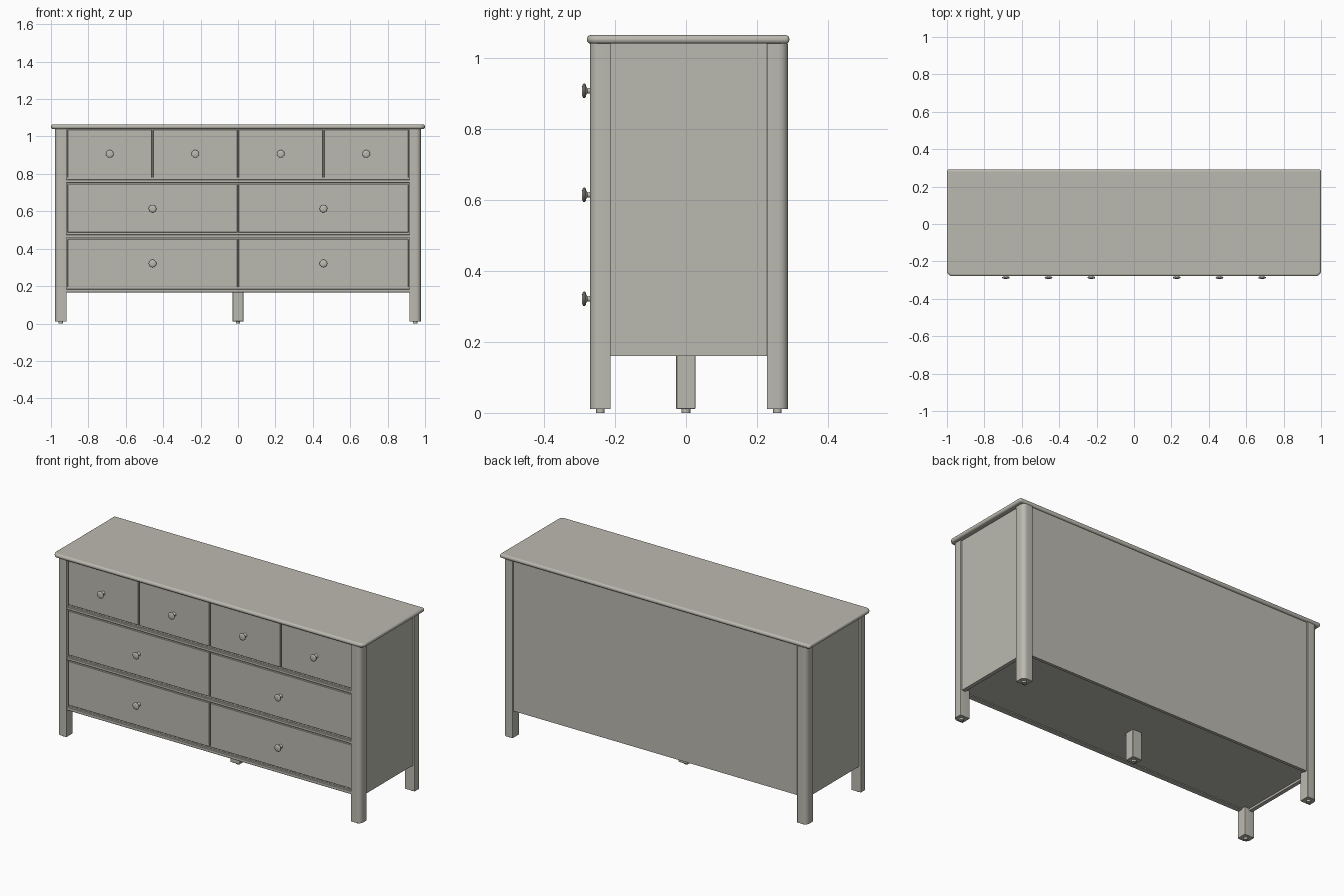
import bpy, bmesh, math

if "Cube" in bpy.data.objects:
    bpy.data.objects.remove(bpy.data.objects["Cube"])

paint = bpy.data.materials.new("warm grey paint")
paint.diffuse_color = (0.50, 0.49, 0.435, 1)
paint.use_nodes = True
paint.node_tree.nodes["Principled BSDF"].inputs["Base Color"].default_value = paint.diffuse_color


def finish(name, bm, bevel=0.0, segments=2, smooth=True):
    bmesh.ops.recalc_face_normals(bm, faces=bm.faces)
    mesh = bpy.data.meshes.new(name)
    bm.to_mesh(mesh)
    bm.free()
    obj = bpy.data.objects.new(name, mesh)
    bpy.context.collection.objects.link(obj)
    mesh.materials.append(paint)
    if bevel:
        mod = obj.modifiers.new("soft edges", 'BEVEL')
        mod.width, mod.segments = bevel, segments
        mod.limit_method, mod.angle_limit = 'ANGLE', math.radians(60)
    if smooth:
        bpy.ops.object.select_all(action='DESELECT')
        obj.select_set(True)
        bpy.context.view_layer.objects.active = obj
        bpy.ops.object.shade_smooth_by_angle(angle=math.radians(35))
    return obj


def box(name, x0, x1, y0, y1, z0, z1, bevel=0.0):
    bm = bmesh.new()
    bmesh.ops.create_cube(bm, size=1)
    for v in bm.verts:
        v.co = (x0 if v.co.x < 0 else x1, y0 if v.co.y < 0 else y1, z0 if v.co.z < 0 else z1)
    return finish(name, bm, bevel, 1, False)


def outline(x0, x1, y0, y1, radii, steps=8):
    """Rectangle outline with a radius per corner: (x1,y1), (x0,y1), (x0,y0), (x1,y0)."""
    pts = []
    corners = [(x1, y1, -1, -1), (x0, y1, 1, -1), (x0, y0, 1, 1), (x1, y0, -1, 1)]
    for i, ((cx, cy, sx, sy), r) in enumerate(zip(corners, radii)):
        if r == 0:
            pts.append((cx, cy))
            continue
        for k in range(steps + 1):
            a = math.pi / 2 * (i + k / steps)
            pts.append((cx + sx * r + r * math.cos(a), cy + sy * r + r * math.sin(a)))
    return pts


def prism(name, pts, z0, z1, bevel=0.0, segments=2):
    bm = bmesh.new()
    face = bm.faces.new([bm.verts.new((x, y, z0)) for x, y in pts])
    res = bmesh.ops.extrude_face_region(bm, geom=[face])
    for v in res["geom"]:
        if isinstance(v, bmesh.types.BMVert):
            v.co.z = z1
    return finish(name, bm, bevel, segments)


def lathe(name, profile, place, steps=24):
    """Spin (radius, height) points about an axis; place maps local to world."""
    bm = bmesh.new()
    rings = [[bm.verts.new(place(r * math.cos(2 * math.pi * k / steps),
                                 r * math.sin(2 * math.pi * k / steps), h))
              for k in range(steps)] for r, h in profile]
    for a, b in zip(rings, rings[1:]):
        for k in range(steps):
            bm.faces.new((a[k], a[(k + 1) % steps], b[(k + 1) % steps], b[k]))
    bm.faces.new(rings[0])
    bm.faces.new(rings[-1])
    return finish(name, bm)


def foot(name, x, y):
    lathe(name, [(0.012, 0.0), (0.012, 0.014)], lambda a, b, h: (x + a, y + b, h), 16)


# table top: rounded front corners, bullnose edge
prism("table_top", outline(-1, 1, -0.279, 0.291, (0, 0, 0.03, 0.03)), 1.040, 1.064, 0.0105, 4)

# corner legs with a rounded outer corner, each on a small foot
for sx, side in ((-1, "left"), (1, "right")):
    for sy, end, y0, y1 in ((-1, "front", -0.270, -0.212), (1, "back", 0.228, 0.287)):
        cx, cy = 0.947, (y0 + y1) / 2
        half = (y1 - y0) / 2
        shape = outline(-0.031, 0.031, -half, half, (0.026, 0.003, 0.003, 0.003))
        prism(f"{end}_{side}_leg", [(sx * (cx + x), cy + sy * y) for x, y in shape], 0.011, 1.041)
        foot(f"{end}_{side}_foot", sx * cx, cy)
    # side panel, set slightly in from the legs
    xs = sorted((sx * 0.945, sx * 0.967))
    box(f"{side}_side_panel", xs[0], xs[1], -0.214, 0.230, 0.160, 1.041)

# centre support leg
box("centre_leg", -0.03, 0.03, -0.028, 0.027, 0.011, 0.18, 0.002)
foot("centre_foot", 0, 0)

# carcass
box("back_panel", -0.925, 0.925, 0.262, 0.279, 0.166, 1.041)
box("bottom_panel", -0.948, 0.948, -0.245, 0.265, 0.172, 0.186)
box("inner_front", -0.925, 0.925, -0.246, -0.236, 0.180, 1.041)

# rails between the drawer rows
for name, z0, z1 in (("upper_rail", 0.752, 0.769), ("lower_rail", 0.459, 0.476),
                     ("bottom_rail", 0.166, 0.185)):
    box(name, -0.918, 0.918, -0.266, -0.236, z0, z1, 0.002)
    box(name + "_backing", -0.918, 0.918, -0.253, -0.236, z0 - 0.006 * (z0 > 0.2), z1 + 0.013)
box("top_rail", -0.918, 0.918, -0.253, -0.236, 1.034, 1.041)

# drawers with turned knobs
knob = [(0.012, 0.0), (0.011, 0.003), (0.008, 0.008), (0.007, 0.017), (0.010, 0.020),
        (0.018, 0.022), (0.0205, 0.025), (0.0205, 0.028), (0.017, 0.031), (0.009, 0.0325)]
FRONT = -0.2605
for row, count, z0, z1, zk in (("top", 4, 0.780, 1.036, 0.907),
                               ("middle", 2, 0.487, 0.744, 0.614),
                               ("bottom", 2, 0.195, 0.451, 0.321)):
    width = 1.828 / count
    for i in range(count):
        x0 = -0.914 + i * width
        box(f"{row}_drawer_{i + 1}", x0 + 0.003, x0 + width - 0.003, FRONT, -0.240, z0, z1, 0.0015)
        xk = x0 + width / 2
        lathe(f"{row}_knob_{i + 1}", knob, lambda a, b, h: (xk + a, FRONT - h, zk + b))
